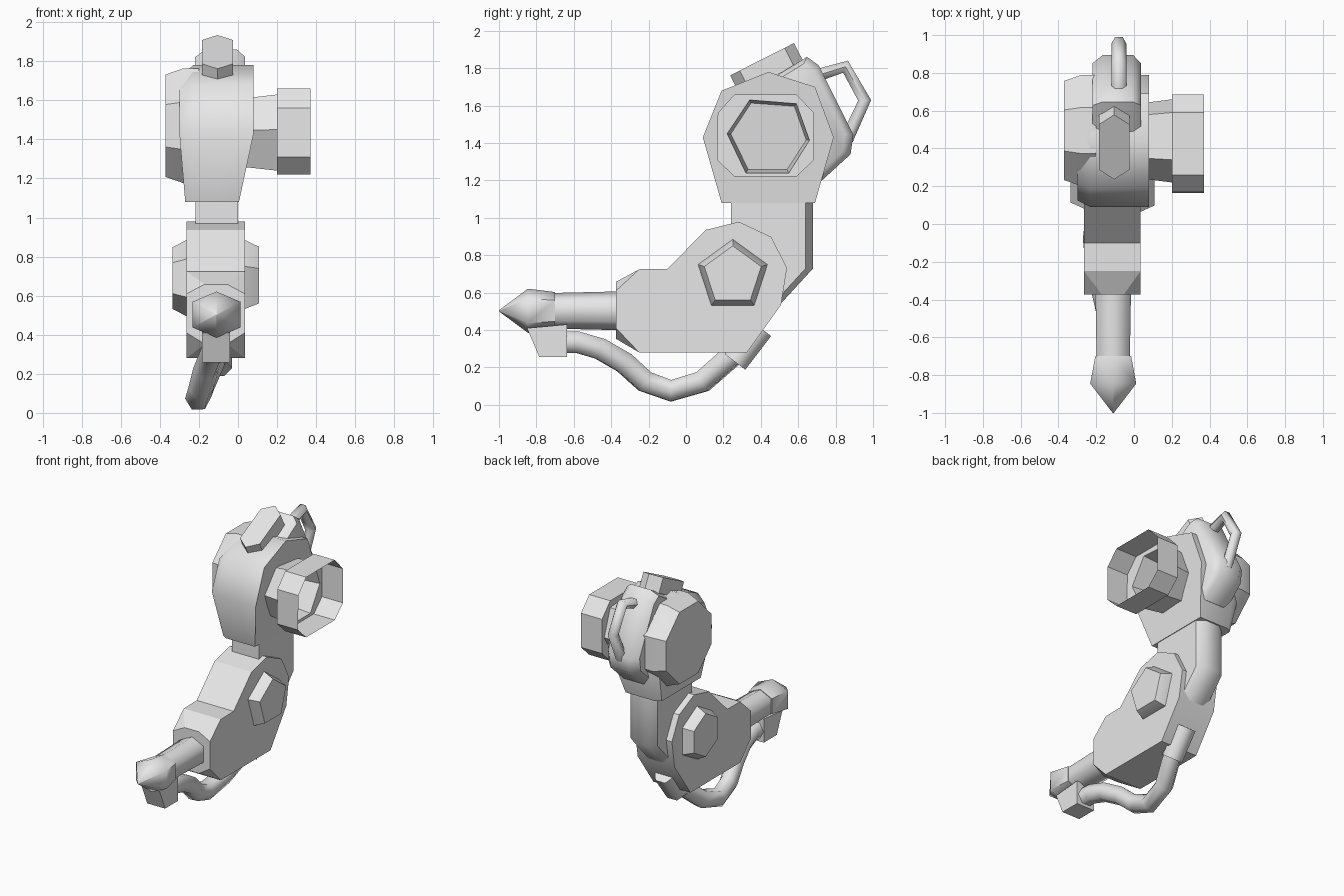
import bpy, bmesh, math
from mathutils import Vector

cube = bpy.data.objects.get("Cube")
if cube:
    bpy.data.objects.remove(cube, do_unlink=True)

grey = bpy.data.materials.new("plain grey")
grey.use_nodes = True
grey.diffuse_color = (0.8, 0.8, 0.8, 1)
for node in grey.node_tree.nodes:
    if node.type == 'BSDF_PRINCIPLED':
        node.inputs["Base Color"].default_value = (0.8, 0.8, 0.8, 1)


def place(name, mesh, angle):
    mesh.materials.clear()
    mesh.materials.append(grey)
    ob = bpy.data.objects.new(name, mesh)
    bpy.context.collection.objects.link(ob)
    bpy.ops.object.select_all(action='DESELECT')
    ob.select_set(True)
    bpy.context.view_layer.objects.active = ob
    bpy.ops.object.shade_smooth_by_angle(angle=math.radians(angle))
    return ob


def finish(name, bm, angle=30):
    bmesh.ops.recalc_face_normals(bm, faces=bm.faces[:])
    mesh = bpy.data.meshes.new(name)
    bm.to_mesh(mesh)
    bm.free()
    return place(name, mesh, angle)


def loft(name, rings, angle=30, caps=True):
    """Skin a list of equal-length point rings."""
    bm = bmesh.new()
    vs = [[bm.verts.new(p) for p in r] for r in rings]
    n = len(vs[0])
    for a, b in zip(vs, vs[1:]):
        for i in range(n):
            j = (i + 1) % n
            bm.faces.new((a[i], a[j], b[j], b[i]))
    if caps:
        bm.faces.new(vs[0])
        bm.faces.new(vs[-1])
    return finish(name, bm, angle)


def hull(name, pts, angle=20):
    bm = bmesh.new()
    for p in pts:
        bm.verts.new(p)
    bmesh.ops.convex_hull(bm, input=bm.verts[:])
    bmesh.ops.dissolve_limit(bm, angle_limit=0.01, verts=bm.verts[:], edges=bm.edges[:])
    return finish(name, bm, angle)


def at_x(profile, x, s=1.0, c=(0, 0)):
    """Place a (y, z) profile at x, scaled about c."""
    return [(x, c[0] + (y - c[0]) * s, c[1] + (z - c[1]) * s) for y, z in profile]


def ngon(n, r, c, start=90):
    return [(c[0] + r * math.cos(math.radians(start + 360 * i / n)),
             c[1] + r * math.sin(math.radians(start + 360 * i / n))) for i in range(n)]


def tube(name, path, r, res=1, angle=65):
    """Round tube along a polyline, as a mesh."""
    cu = bpy.data.curves.new(name + "_path", 'CURVE')
    cu.dimensions = '3D'
    cu.bevel_depth, cu.bevel_resolution, cu.use_fill_caps = r, res, True
    sp = cu.splines.new('POLY')
    sp.points.add(len(path) - 1)
    for p, q in zip(sp.points, path):
        p.co = (*q, 1)
    tmp = bpy.data.objects.new(name + "_path", cu)
    bpy.context.collection.objects.link(tmp)
    dg = bpy.context.evaluated_depsgraph_get()
    mesh = bpy.data.meshes.new_from_object(tmp.evaluated_get(dg))
    bpy.data.objects.remove(tmp, do_unlink=True)
    return place(name, mesh, angle)


# Head housing: seven-sided body, tapered below on the left, rounded off on the right
head = [(0.09, 1.43), (0.19, 1.68), (0.44, 1.78), (0.69, 1.70),
        (0.79, 1.43), (0.69, 1.08), (0.19, 1.08)]
outer = [(-0.30 if z > 1.2 else -0.27,
          0.44 + (y - 0.44) * 0.9, 1.43 + (z - 1.43) * (0.82 if z > 1.44 else 1)) for y, z in head]
inner = [(0.08 - 0.075 * max(0, (1.43 - z) / 0.35), y, z) for y, z in head]
loft("head_housing", [outer, at_x(head, -0.23), inner], 50)

# Side cover on the right of the head
cover_c = (0.495, 1.47)
loft("head_side_cover", [at_x(ngon(8, 0.284, cover_c, 22.5), -0.37),
                         at_x(ngon(8, 0.318, cover_c, 22.5), -0.28),
                         at_x(ngon(8, 0.318, cover_c, 22.5), -0.2)])

# Open cup with thin walls, on a flared hexagonal neck
rim = [(0.17, 1.56), (0.26, 1.66), (0.59, 1.66), (0.685, 1.56),
       (0.685, 1.31), (0.59, 1.22), (0.26, 1.22), (0.165, 1.31)]
flare = [(0.34, 1.63), (0.59, 1.61), (0.66, 1.415), (0.55, 1.24), (0.32, 1.24), (0.22, 1.45)]
loft("cup_wall", [at_x(rim, 0.37), at_x(rim, 0.2)], 40, caps=False)
loft("cup_neck", [at_x(flare, 0.2), at_x(flare, 0.03, 0.9, (0.44, 1.43))], 30, caps=False)
bm = bmesh.new()
for ring in (at_x(rim, 0.2), at_x(flare, 0.2)):
    vs = [bm.verts.new(p) for p in ring]
    for i, v in enumerate(vs):
        bm.edges.new((v, vs[(i + 1) % len(vs)]))
bmesh.ops.bridge_loops(bm, edges=bm.edges[:])
finish("cup_floor", bm)

# Back pack of the head with chamfered sides
pack = [(0.45, 1.74), (0.647, 1.86), (0.71, 1.815), (0.895, 1.445),
        (0.88, 1.34), (0.727, 1.20), (0.5, 1.3)]
pc = (0.45, 1.48)
loft("back_pack", [at_x(pack, -0.22, 0.9, pc), at_x(pack, -0.165, 1, pc),
                   at_x(pack, -0.005, 1, pc), at_x(pack, 0.037, 0.9, pc)], 50)

# Carry handle
tube("handle", [(-0.08, 0.68, 1.755), (-0.08, 0.853, 1.808),
                (-0.08, 0.955, 1.628), (-0.08, 0.86, 1.42)], 0.04)

# Tilted hexagonal block on top of the head
up = Vector((0, -0.45, 0.89))
along = Vector((0, 0.89, 0.45))
top_c = Vector((-0.105, 0.407, 1.848))
hexa = [(0, -0.192), (0.08, -0.135), (0.08, 0.135), (0, 0.192), (-0.08, 0.135), (-0.08, -0.135)]
rings = [[top_c + Vector((a, 0, 0)) + along * b + up * h for a, b in hexa] for h in (0, -0.11)]
loft("top_block", rings)

# Upright joining the head to the elbow, chamfered along the back
post = [(0.24, 1.12), (0.68, 1.12), (0.68, 0.73), (0.46, 0.49), (0.24, 0.6)]
side = [(y - 0.04 if y > 0.4 else y, z) for y, z in post]
loft("upright", [at_x(side, -0.218), at_x(post, -0.165), at_x(post, -0.053), at_x(side, 0.0)], 50)

# Elbow housing and its chamfered nose
elbow = [(-0.25, 0.725), (-0.10, 0.727), (0.107, 0.936), (0.283, 0.979), (0.455, 0.898),
         (0.54, 0.733), (0.508, 0.535), (0.326, 0.28), (-0.25, 0.28)]
loft("elbow_housing", [at_x(elbow, -0.264), at_x(elbow, 0.035)], 30)
nose = [(x, -0.25, z) for x in (-0.264, 0.035) for z in (0.28, 0.725)]
nose += [(x, -0.374, z) for x in (-0.264, 0.035) for z in (0.41, 0.61)]
nose += [(x, -0.374, z) for x in (-0.17, -0.055) for z in (0.353, 0.658)]
hull("elbow_nose", nose)

# Elbow pivot bosses
boss_c = (0.25, 0.69)
loft("left_elbow_boss", [at_x(ngon(5, 0.195, boss_c), 0.02), at_x(ngon(5, 0.195, boss_c), 0.035),
                         at_x(ngon(5, 0.16, boss_c), 0.108)])
loft("right_elbow_boss", [at_x(ngon(6, 0.195, boss_c), -0.25), at_x(ngon(6, 0.195, boss_c), -0.264),
                          at_x(ngon(6, 0.158, boss_c), -0.335)])

# Barrel with a flared, pointed tip
shape = [(0, 1), (1, 0.56), (1, -0.56), (0, -1), (-1, -0.56), (-1, 0.56)]


def barrel_ring(y, rx, rz):
    return [(-0.11 + a * rx, y, 0.503 + b * rz) for a, b in shape]


loft("barrel", [barrel_ring(-0.3, 0.095, 0.105), barrel_ring(-0.72, 0.088, 0.095)], 65)
loft("barrel_tip", [barrel_ring(-0.70, 0.095, 0.1), barrel_ring(-0.845, 0.122, 0.118),
                    barrel_ring(-1.0, 0.003, 0.003)], 65)

# Clamp under the tip that holds the hose
clamp = [(-0.85, 0.41), (-0.785, 0.257), (-0.635, 0.257), (-0.635, 0.43)]
loft("hose_clamp", [at_x(clamp, -0.185), at_x(clamp, -0.04)])

# Hanging hose and its socket below the elbow
tube("hose", [(-0.115, -0.70, 0.335), (-0.12, -0.58, 0.335), (-0.135, -0.46, 0.30),
              (-0.165, -0.33, 0.225), (-0.19, -0.22, 0.125), (-0.205, -0.08, 0.075),
              (-0.185, 0.09, 0.125), (-0.135, 0.22, 0.24), (-0.11, 0.32, 0.33)], 0.066)
tube("hose_socket", [(-0.11, 0.262, 0.23), (-0.11, 0.40, 0.41)], 0.08)
